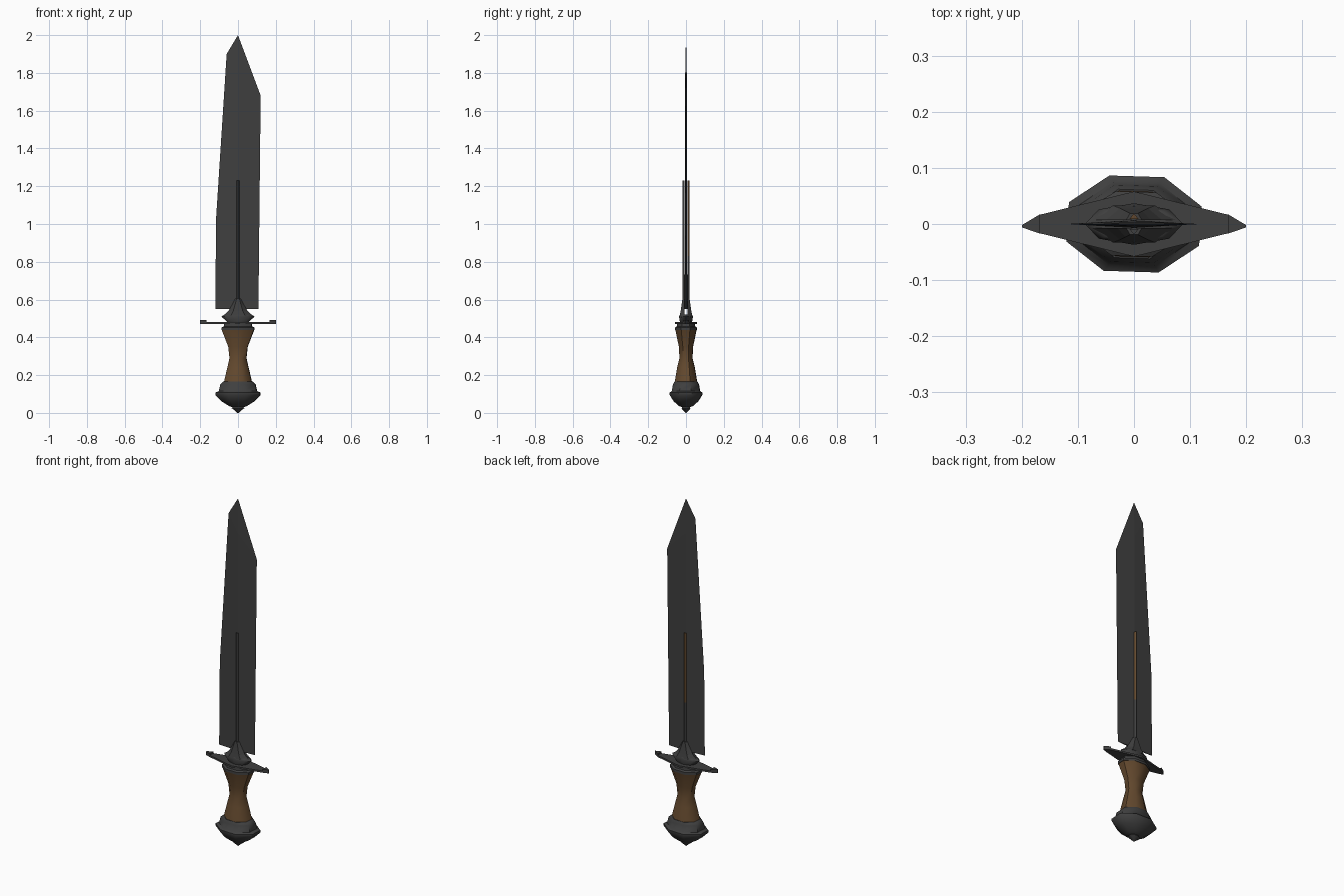
import bpy, bmesh, math

if "Cube" in bpy.data.objects:
    bpy.data.objects.remove(bpy.data.objects["Cube"], do_unlink=True)


def material(name, rgb):
    m = bpy.data.materials.new(name)
    m.use_nodes = True
    m.diffuse_color = (*rgb, 1)
    m.node_tree.nodes["Principled BSDF"].inputs["Base Color"].default_value = (*rgb, 1)
    return m


STEEL = material("dark steel", (0.05, 0.05, 0.05))
LEATHER = material("brown leather", (0.125, 0.066, 0.027))


def finish(name, bm, mats, smooth=None):
    bmesh.ops.remove_doubles(bm, verts=bm.verts, dist=0.0001)
    bmesh.ops.recalc_face_normals(bm, faces=bm.faces)
    mesh = bpy.data.meshes.new(name)
    bm.to_mesh(mesh)
    bm.free()
    for m in mats:
        mesh.materials.append(m)
    obj = bpy.data.objects.new(name, mesh)
    bpy.context.collection.objects.link(obj)
    if smooth:
        bpy.ops.object.select_all(action='DESELECT')
        obj.select_set(True)
        bpy.context.view_layer.objects.active = obj
        bpy.ops.object.shade_smooth_by_angle(angle=math.radians(smooth))
    return obj


def loft(bm, rings):
    """Skin a list of equally long point rings and cap both ends."""
    rows = [[bm.verts.new(p) for p in ring] for ring in rings]
    n = len(rows[0])
    for a, b in zip(rows, rows[1:]):
        for i in range(n):
            j = (i + 1) % n
            bm.faces.new((a[i], a[j], b[j], b[i]))
    bm.faces.new(rows[0][::-1])
    bm.faces.new(rows[-1])


def oval(z, rx, ry, sides=8, turn=20):
    angles = [math.radians(turn + 360 * i / sides) for i in range(sides)]
    return [(rx * math.cos(a), ry * math.sin(a), z) for a in angles]


def turned(name, profile, mat, sides=8, turn=20, smooth=50):
    bm = bmesh.new()
    loft(bm, [oval(*p, sides, turn) for p in profile])
    return finish(name, bm, [mat], smooth)


# Pommel with its small end button
turned("pommel", [(0.0, 0.004, 0.003), (0.016, 0.022, 0.018), (0.024, 0.036, 0.026),
                  (0.03, 0.03, 0.022), (0.036, 0.05, 0.04), (0.062, 0.094, 0.07),
                  (0.095, 0.128, 0.092), (0.108, 0.128, 0.092), (0.115, 0.108, 0.08),
                  (0.15, 0.1, 0.074), (0.165, 0.083, 0.066)], STEEL)

# Waisted grip
turned("grip", [(0.16, 0.08, 0.064), (0.24, 0.06, 0.05), (0.29, 0.048, 0.037),
                (0.35, 0.055, 0.04), (0.44, 0.092, 0.06)], LEATHER)

# Ring between the grip and the guard
turned("grip_ring", [(0.438, 0.094, 0.062), (0.452, 0.094, 0.062), (0.458, 0.08, 0.052),
                     (0.475, 0.078, 0.05)], STEEL)

# Diamond guard plate
outline = [(-0.17, -0.016), (0, -0.058), (0.17, -0.016), (0.17, 0.016),
           (0, 0.058), (-0.17, 0.016)]
bm = bmesh.new()
loft(bm, [[(x, y, z) for x, y in outline] for z in (0.471, 0.481)])
finish("guard", bm, [STEEL])

# Pointed, raised guard tips
for side, s in (("right", -1), ("left", 1)):
    bm = bmesh.new()
    tip = [(0.168, -0.017), (0.2, -0.006), (0.2, -0.002), (0.168, 0.017)]
    loft(bm, [[(s * x, y, z) for x, y in tip] for z in (0.471, 0.491)])
    finish("guard_tip_" + side, bm, [STEEL])

# Collar base above the guard
turned("collar", [(0.48, 0.055, 0.032), (0.51, 0.088, 0.037), (0.522, 0.07, 0.032)],
       STEEL, turn=0)

# Front and back collar tongues clasping the blade, each with a long thin rib
for side, s in (("front", -1), ("back", 1)):
    bm = bmesh.new()
    loft(bm, [[(-w, s * 0.007, z), (-w * 0.5, s * d, z), (w * 0.5, s * d, z), (w, s * 0.007, z)]
              for z, w, d in ((0.515, 0.075, 0.033), (0.54, 0.05, 0.028),
                              (0.575, 0.03, 0.023), (0.605, 0.014, 0.019))])
    finish("collar_tongue_" + side, bm, [STEEL])

    bm = bmesh.new()
    loft(bm, [[(-0.008, s * 0.009, z), (0, s * 0.019, z), (0.008, s * 0.009, z)]
              for z in (0.59, 0.83, 1.23)])
    rib = finish("rib_" + side, bm, [STEEL, LEATHER])
    if s > 0:
        for f in rib.data.polygons:
            f.material_index = int(f.center.z > 0.83)

# Blade: thin diamond section, edges drawn to a clipped point
bm = bmesh.new()
loft(bm, [[(l, 0, zl), (0, -t, zm), (r, 0, zr), (0, t, zm)]
          for l, zl, r, zr, zm, t in (
              (-0.12, 0.55, 0.108, 0.55, 0.55, 0.007),
              (-0.116, 1.03, 0.113, 1.03, 1.03, 0.006),
              (-0.06, 1.9, 0.12, 1.68, 1.8, 0.004),
              (0, 2.0, 0, 2.0, 2.0, 0))])
bmesh.ops.dissolve_degenerate(bm, dist=0.0001, edges=bm.edges)
finish("blade", bm, [STEEL])
